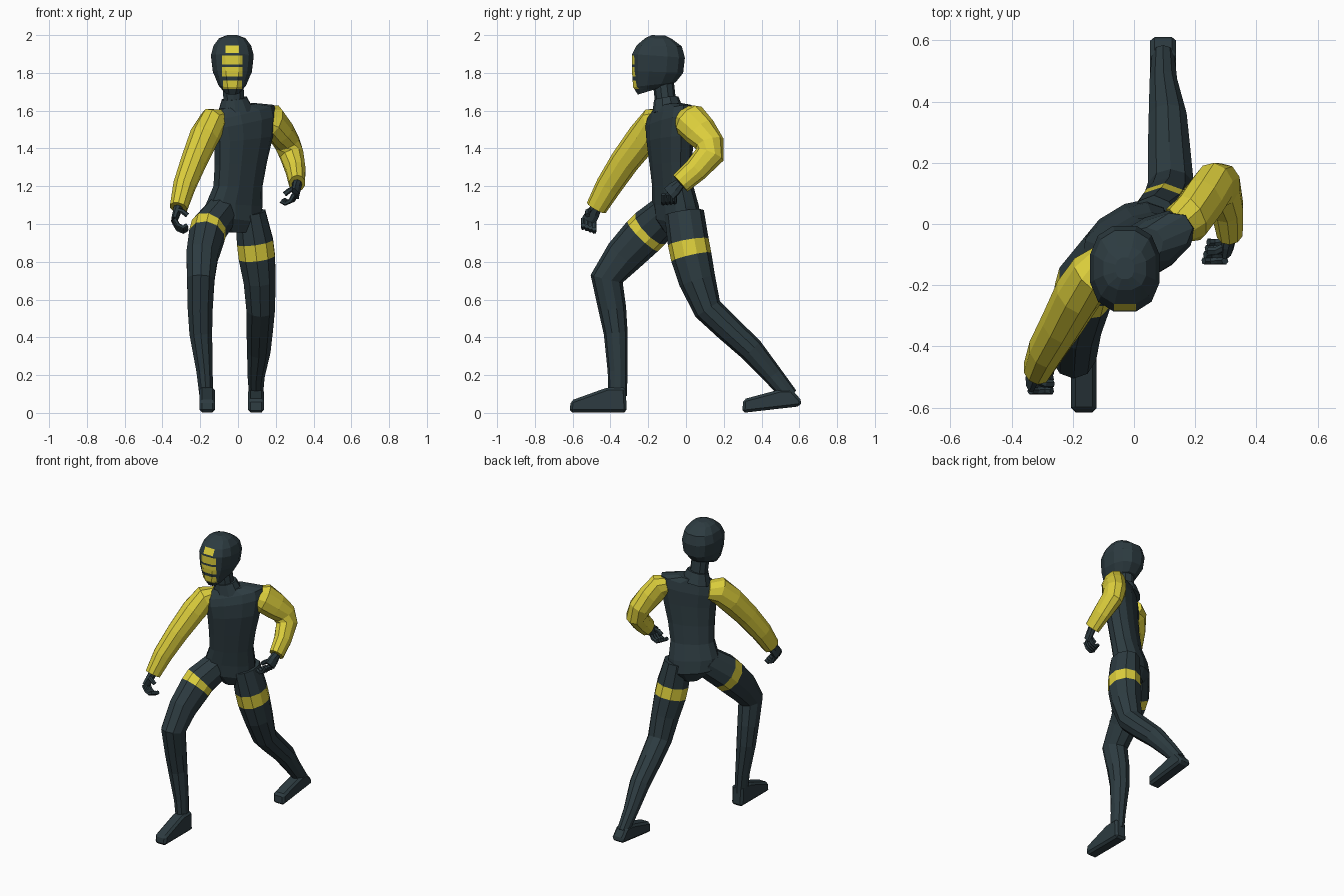
import bpy, bmesh, math
from mathutils import Vector as V

if "Cube" in bpy.data.objects:
    bpy.data.objects.remove(bpy.data.objects["Cube"])


def material(name, rgb):
    m = bpy.data.materials.new(name)
    m.diffuse_color = (*rgb, 1)
    m.use_nodes = True
    m.node_tree.nodes["Principled BSDF"].inputs["Base Color"].default_value = m.diffuse_color
    return m


DARK = material("dark slate", (0.026, 0.044, 0.052))
YELLOW = material("yellow", (0.72, 0.62, 0.045))


def finish(name, bm, mats=(DARK, YELLOW)):
    bmesh.ops.recalc_face_normals(bm, faces=bm.faces[:])
    me = bpy.data.meshes.new(name)
    bm.to_mesh(me)
    bm.free()
    for m in mats:
        me.materials.append(m)
    ob = bpy.data.objects.new(name, me)
    bpy.context.collection.objects.link(ob)
    return ob


def loft(bm, rings, n=10, power=1.0, bands=(), mat=0):
    """Skin rings (centre, half-axis A, half-axis B) with closed ends."""
    s = 1 / math.cos(math.pi / n) ** power
    f = lambda c: math.copysign(abs(c) ** power, c) * s
    rows = []
    for c, a, b in rings:
        angs = [2 * math.pi * (i + 0.5) / n for i in range(n)]
        rows.append([bm.verts.new(c + a * f(math.cos(t)) + b * f(math.sin(t))) for t in angs])
    for k in range(len(rows) - 1):
        for i in range(n):
            j = (i + 1) % n
            face = bm.faces.new((rows[k][i], rows[k][j], rows[k + 1][j], rows[k + 1][i]))
            face.material_index = 1 if k in bands else mat
    for row in (rows[0], rows[-1]):
        bm.faces.new(row).material_index = mat


def limb_rings(points, side=(1, 0, 0)):
    """Points (x, y, z, half width, half depth) to rings square to the path."""
    ps = [V(p[:3]) for p in points]
    out = []
    for i, p in enumerate(points):
        d0 = (ps[i] - ps[max(i - 1, 0)]).normalized()
        d1 = (ps[min(i + 1, len(ps) - 1)] - ps[i]).normalized()
        t = (d0 + d1).normalized()
        a = (V(side) - t * t.dot(V(side))).normalized()
        out.append((ps[i], a * p[3], t.cross(a) * p[4]))
    return out


def limb(name, points, n=10, bands=(), mat=0):
    bm = bmesh.new()
    loft(bm, limb_rings(points), n, bands=bands, mat=mat)
    return finish(name, bm)


# torso, turned about z and tilted towards the lower right shoulder
yaw = math.radians(31)
bm = bmesh.new()
rings = []
for x, y, z, w, d, roll in [
    (-.01, -.04, .955, .06, .07, 0), (-.02, -.045, 1.02, .15, .10, -.1),
    (-.02, -.055, 1.10, .155, .095, -.05), (.0, -.07, 1.2, .135, .085, 0),
    (.015, -.08, 1.32, .145, .085, .05), (.03, -.085, 1.45, .165, .09, .1),
    (.03, -.085, 1.54, .185, .088, .18), (.025, -.085, 1.59, .185, .075, .22),
    (.0, -.09, 1.625, .10, .06, .15)]:
    a = V((math.cos(yaw) * math.cos(roll), math.sin(yaw) * math.cos(roll), math.sin(roll)))
    rings.append((V((x, y, z)), a * w, V((-math.sin(yaw), math.cos(yaw), 0)) * d))
loft(bm, rings, 12, 0.85)
finish("torso", bm)

# neck and collar
limb("neck", [(-.02, -.10, 1.58, .065, .06), (-.022, -.11, 1.66, .055, .053),
              (-.03, -.125, 1.80, .055, .053)])
limb("collar", [(-.012, -.095, 1.595, .095, .08), (-.02, -.105, 1.665, .066, .062)])

# masked head: rings run from chin (front y, z) to nape (back y, z)
bm = bmesh.new()
rings = []
for yf, zf, yb, zb, rx in [
    (-.255, 1.685, -.11, 1.73, .045), (-.28, 1.725, -.055, 1.75, .073),
    (-.286, 1.81, -.015, 1.80, .103), (-.285, 1.90, -.006, 1.88, .113),
    (-.262, 1.945, -.022, 1.94, .100), (-.215, 1.985, -.075, 1.98, .070),
    (-.18, 2.0, -.11, 1.997, .03)]:
    rings.append((V((-.03, (yf + yb) / 2, (zf + zb) / 2)), V((rx, 0, 0)),
                  V((0, (yb - yf) / 2, (zb - zf) / 2))))
loft(bm, rings, 12, 0.82)
stripes = [(1.905, 1.945, .036), (1.845, 1.893, .055), (1.78, 1.832, .055), (1.715, 1.76, .05)]
cuts = [((0, 0, z), (0, 0, 1)) for s in stripes for z in s[:2]]
cuts += [((-.03 + sg * w, 0, 0), (1, 0, 0)) for w in (.036, .05, .055) for sg in (-1, 1)]
for co, no in cuts:
    bmesh.ops.bisect_plane(bm, geom=bm.verts[:] + bm.edges[:] + bm.faces[:], plane_co=co, plane_no=no)
for f in bm.faces:
    c = f.calc_center_median()
    if c.y < -.2 and any(lo < c.z < hi and abs(c.x + .03) < w for lo, hi, w in stripes):
        f.material_index = 1
finish("masked_head", bm)

# sleeves
limb("right_sleeve", [
    (-.085, -.12, 1.545, .06, .06), (-.135, -.165, 1.535, .075, .082),
    (-.18, -.225, 1.46, .075, .082), (-.235, -.325, 1.33, .066, .074),
    (-.285, -.41, 1.20, .058, .066), (-.315, -.475, 1.085, .046, .054)], mat=1)
limb("left_sleeve", [
    (.135, -.005, 1.565, .06, .06), (.185, .02, 1.55, .068, .09),
    (.225, .075, 1.49, .068, .085), (.262, .125, 1.425, .066, .075),
    (.285, .125, 1.365, .062, .075), (.305, .05, 1.285, .052, .062),
    (.313, -.03, 1.215, .042, .055)], mat=1)

# legs with yellow thigh bands
limb("right_leg", [
    (-.08, -.085, 1.07, .085, .095), (-.155, -.19, .975, .094, .108),
    (-.166, -.23, .935, .093, .108), (-.19, -.33, .83, .083, .098),
    (-.197, -.42, .71, .073, .083), (-.2, -.39, .55, .066, .07),
    (-.197, -.372, .42, .06, .06), (-.177, -.362, .22, .043, .05),
    (-.168, -.362, .09, .036, .047)], bands=(1,))
limb("left_leg", [
    (.065, -.01, 1.06, .08, .10), (.09, .012, .905, .096, .104),
    (.1, .028, .825, .096, .103), (.115, .06, .70, .085, .093),
    (.12, .115, .55, .075, .073), (.115, .22, .45, .07, .068),
    (.11, .345, .335, .062, .063), (.096, .46, .2, .045, .05),
    (.095, .55, .09, .036, .042)], bands=(1,))


# feet: bevelled side profiles
def foot(name, x0, x1, profile):
    bm = bmesh.new()
    face = bm.faces.new([bm.verts.new((x0, y, z)) for y, z in profile])
    ext = bmesh.ops.extrude_face_region(bm, geom=[face])["geom"]
    bmesh.ops.translate(bm, vec=(x1 - x0, 0, 0), verts=[g for g in ext if isinstance(g, bmesh.types.BMVert)])
    bmesh.ops.bevel(bm, geom=bm.edges[:], offset=.014, segments=1, affect='EDGES')
    finish(name, bm)


foot("right_foot", -.205, -.122,
     [(-.617, 0.003), (-.61, .065), (-.415, .135), (-.32, .135), (-.313, 0.003)])
foot("left_foot", .053, .138,
     [(.298, 0), (.303, .072), (.50, .125), (.56, .125), (.615, .062), (.605, .035)])


# hands: palm, four curled fingers and a thumb
def hand(name, wrist, knuckle, inward, spread):
    w, k, s, inw = V(wrist), V(knuckle), V(spread).normalized(), V((inward, 0, 0))
    bm = bmesh.new()
    loft(bm, limb_rings([(*w, .026, .024), (*w.lerp(k, .5), .036, .02), (*k, .038, .016)], s), 8)
    for i in range(4):
        b = k + s * (i - 1.5) * .021
        path = [b, b + inw * .02 + V((0, 0, -.035)), b + inw * .048 + V((0, 0, -.048)),
                b + inw * .07 + V((0, 0, -.034))]
        loft(bm, limb_rings([(*p, .0105, .011) for p in path], s), 6)
    t = w.lerp(k, .35) + s * .02
    path = [t, t + inw * .03 + s * .018 + V((0, 0, -.015)), t + inw * .055 + s * .018 + V((0, 0, -.035))]
    loft(bm, limb_rings([(*p, .012, .012) for p in path], s), 6)
    finish(name, bm)


hand("right_hand", (-.314, -.47, 1.095), (-.338, -.515, 1.018), 1, (0, -1, .35))
hand("left_hand", (.313, -.03, 1.215), (.305, -.09, 1.16), -1, (-.25, -1, -.1))
